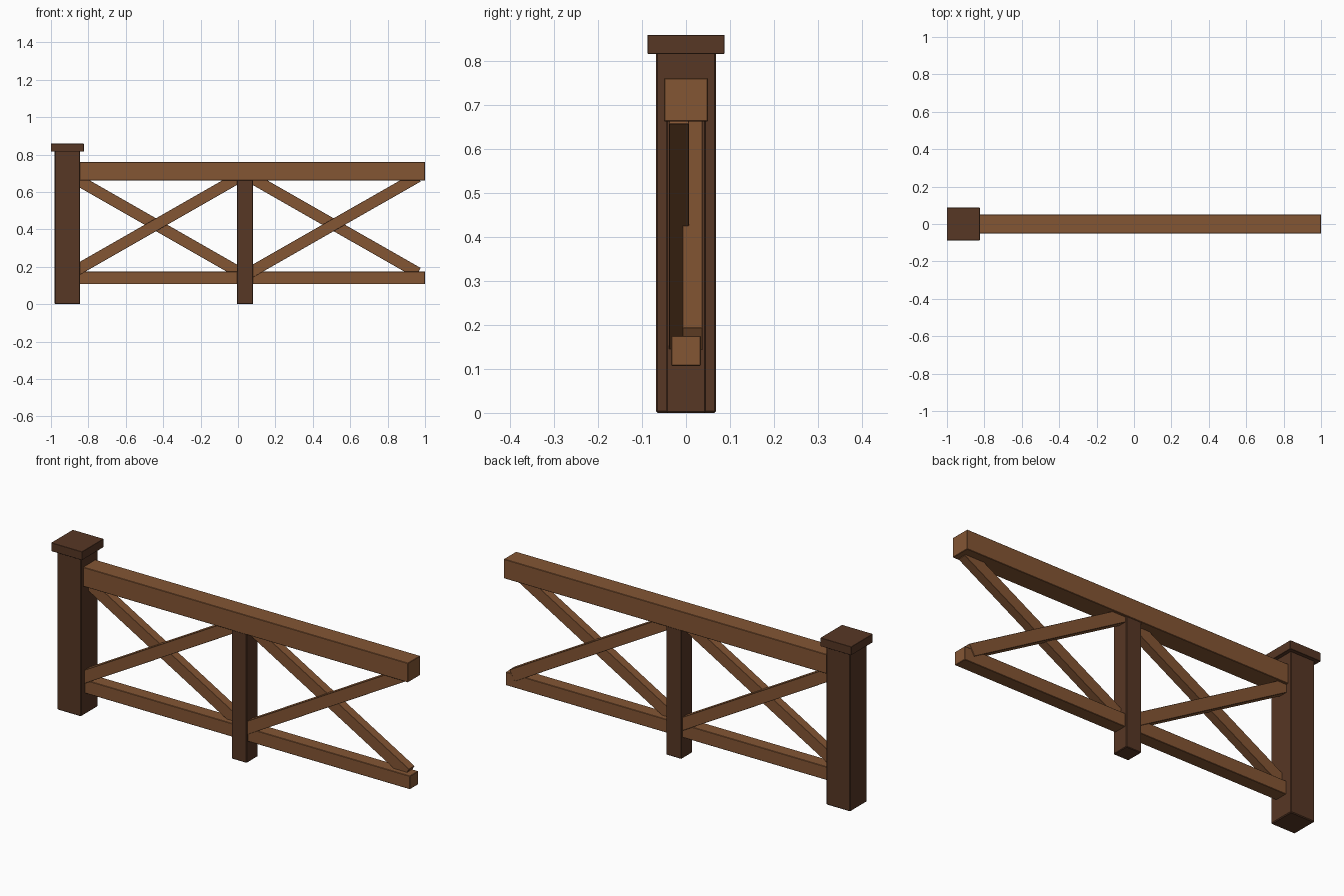
import bpy
import math

if "Cube" in bpy.data.objects:
    bpy.data.objects.remove(bpy.data.objects["Cube"])


def make_material(name, rgb):
    mat = bpy.data.materials.new(name)
    mat.diffuse_color = (*rgb, 1)
    mat.use_nodes = True
    mat.node_tree.nodes["Principled BSDF"].inputs["Base Color"].default_value = mat.diffuse_color
    return mat


RAIL_WOOD = make_material("rail_wood", (0.23, 0.092, 0.034))
POST_WOOD = make_material("post_wood", (0.095, 0.038, 0.018))


def beam(name, center, size, mat, angle=0.0, bevel=0.002):
    """Box beam, optionally tilted in the x-z plane (positive = rising to +x)."""
    bpy.ops.mesh.primitive_cube_add(size=1, location=center)
    obj = bpy.context.object
    obj.name = name
    obj.scale = size
    bpy.ops.object.transform_apply(location=False, rotation=False, scale=True)
    obj.rotation_euler.y = -angle
    obj.data.materials.append(mat)
    mod = obj.modifiers.new("worn_edges", 'BEVEL')
    mod.width = bevel
    mod.segments = 1
    return obj


POST_X, MID_X, PITCH = -0.912, 0.038, 0.947

# Posts and cap
beam("end_post", (POST_X, 0, 0.41), (0.137, 0.137, 0.82), POST_WOOD, bevel=0.004)
beam("post_cap", (POST_X, 0, 0.837), (0.175, 0.175, 0.043), POST_WOOD, bevel=0.001)
beam("middle_post", (MID_X, 0, 0.335), (0.086, 0.09, 0.67), POST_WOOD, bevel=0.003)

# Horizontal rails, running from inside the end post to the open end
rail_len = 1.0 - POST_X
rail_x = (1.0 + POST_X) / 2
beam("top_rail", (rail_x, 0, 0.711), (rail_len, 0.1, 0.099), RAIL_WOOD)
beam("bottom_rail", (rail_x, 0, 0.141), (rail_len, 0.068, 0.068), RAIL_WOOD)

# Crossed braces in each bay: rising brace in front, falling brace behind
tilt = math.atan2(0.514, 0.9)
brace_size = (1.037, 0.045, 0.06)
for side, x in (("left", POST_X + PITCH / 2), ("right", MID_X + PITCH / 2)):
    beam(f"{side}_rising_brace", (x, -0.016, 0.425), brace_size, RAIL_WOOD, tilt, 0.001)
    beam(f"{side}_falling_brace", (x, 0.015, 0.425), brace_size, RAIL_WOOD, -tilt, 0.001)
